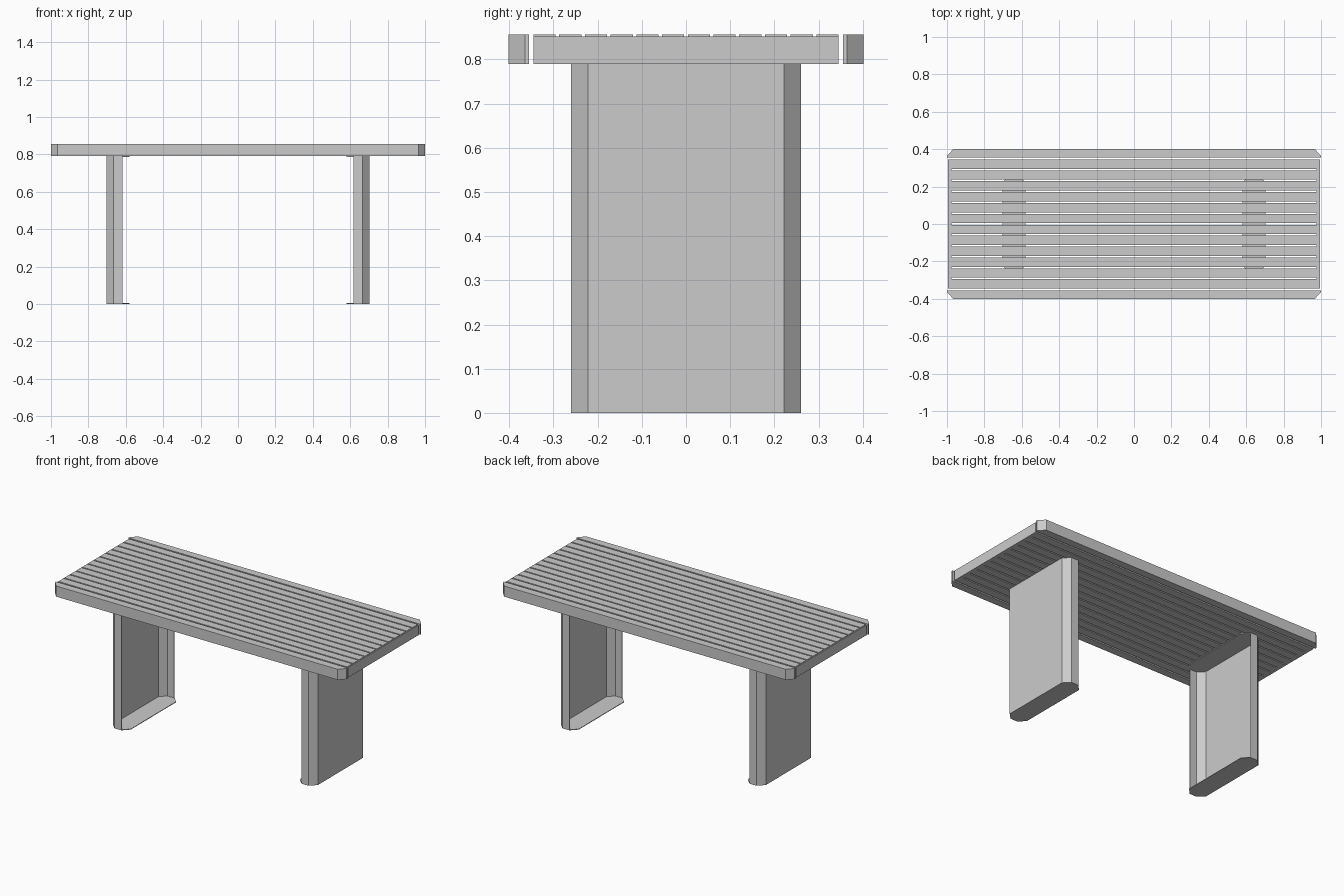
import bpy, bmesh

if "Cube" in bpy.data.objects:
    bpy.data.objects.remove(bpy.data.objects["Cube"])

metal = bpy.data.materials.new("light_grey")
metal.diffuse_color = (0.6, 0.6, 0.6, 1)
metal.use_nodes = True
metal.node_tree.nodes["Principled BSDF"].inputs["Base Color"].default_value = metal.diffuse_color


def prism(name, outline, z0, z1):
    """Extrude a flat xy outline from z0 to z1."""
    bm = bmesh.new()
    face = bm.faces.new([bm.verts.new((x, y, z0)) for x, y in outline])
    ext = bmesh.ops.extrude_face_region(bm, geom=[face])["geom"]
    for v in ext:
        if isinstance(v, bmesh.types.BMVert):
            v.co.z = z1
    bmesh.ops.recalc_face_normals(bm, faces=bm.faces)
    me = bpy.data.meshes.new(name)
    bm.to_mesh(me)
    bm.free()
    me.materials.append(metal)
    ob = bpy.data.objects.new(name, me)
    bpy.context.collection.objects.link(ob)
    return ob


def box(name, x0, x1, y0, y1, z0, z1):
    return prism(name, [(x0, y0), (x1, y0), (x1, y1), (x0, y1)], z0, z1)


BOTTOM, TOP = 0.79, 0.856

# Slats with open gaps between them
COUNT, PITCH, WIDTH = 12, 0.0582, 0.05
for i in range(COUNT):
    y = (i - (COUNT - 1) / 2) * PITCH
    box("slat", -0.99, 0.99, y - WIDTH / 2, y + WIDTH / 2, BOTTOM, TOP)

for s in (-1, 1):
    # Edge boards with clipped outer corners
    prism("edge_board", [(-1, s * 0.355), (1, s * 0.355), (1, s * 0.364),
                         (0.965, s * 0.402), (-0.965, s * 0.402),
                         (-1, s * 0.364)], BOTTOM, TOP)

    # End rails closing the slat gaps
    box("end_rail", s * 0.975, s * 0.995, -0.345, 0.345, BOTTOM, 0.852)

    # Leg shell: bent sheet, open towards the middle
    outer = [(0.617, -0.26), (0.665, -0.26), (0.703, -0.222),
             (0.703, 0.222), (0.665, 0.26), (0.617, 0.26)]
    inner = [(0.617, 0.256), (0.663, 0.256), (0.699, 0.22),
             (0.699, -0.22), (0.663, -0.256), (0.617, -0.256)]
    prism("leg_shell", [(s * x, y) for x, y in outer + inner], 0, BOTTOM)

    # Thin plates capping the leg at floor and tabletop
    cap = [(0.58, -0.222), (0.617, -0.26)] + outer[1:5] + [(0.617, 0.26), (0.58, 0.222)]
    for name, z in (("foot_plate", 0), ("mounting_plate", BOTTOM - 0.004)):
        prism(name, [(s * x, y) for x, y in cap], z, z + 0.004)
